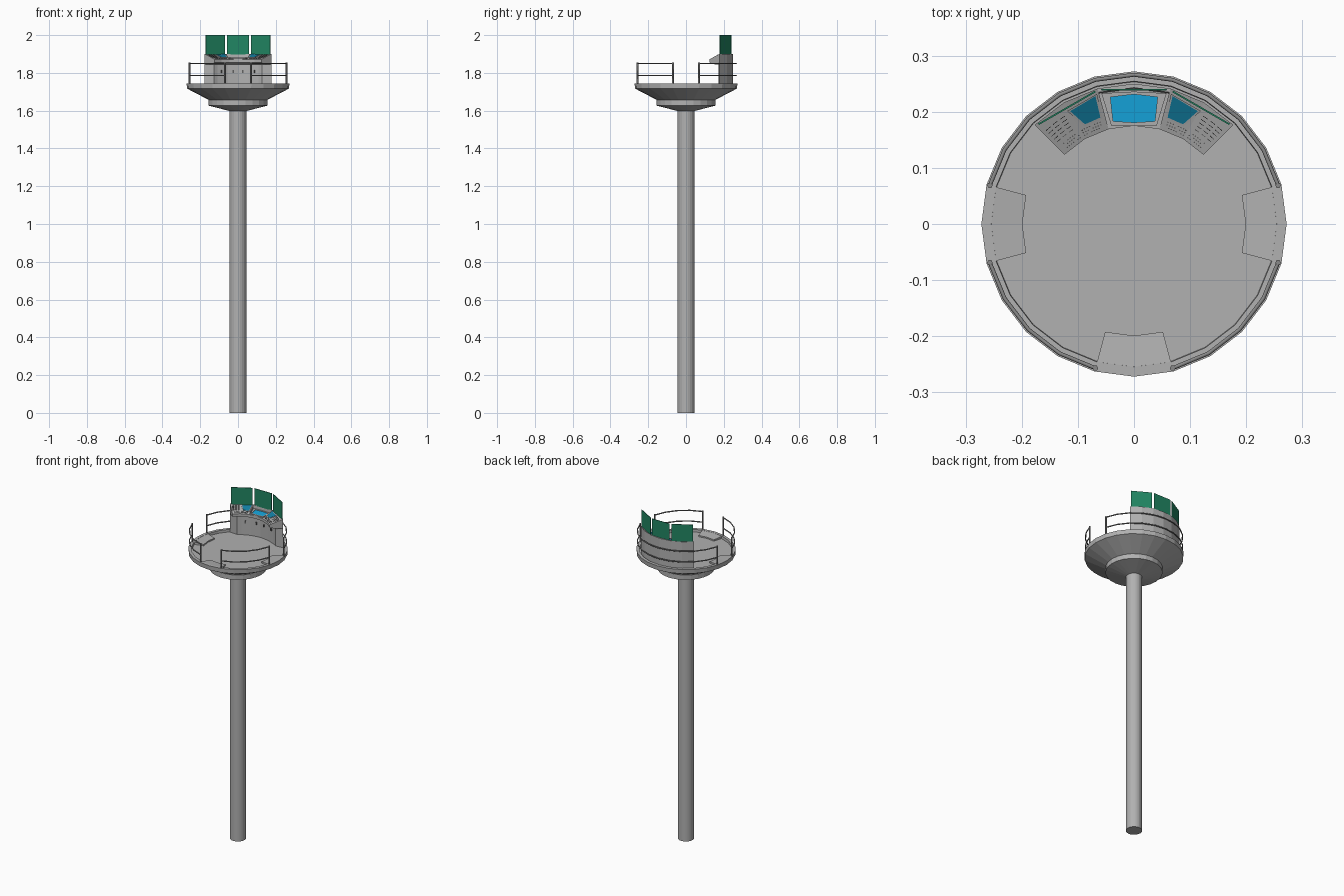
import bpy, bmesh
from math import sin, cos, radians

if "Cube" in bpy.data.objects:
    bpy.data.objects.remove(bpy.data.objects["Cube"])


def polar(a, r, z):
    """Angle in degrees, measured from the back (+y) towards +x."""
    return (r * sin(radians(a)), r * cos(radians(a)), z)


def material(name, rgb):
    m = bpy.data.materials.new(name)
    m.diffuse_color = (*rgb, 1)
    m.use_nodes = True
    m.node_tree.nodes["Principled BSDF"].inputs["Base Color"].default_value = m.diffuse_color
    return m


GREY = material("mid_grey", (0.44, 0.44, 0.44))
DARK = material("dark_grey", (0.12, 0.12, 0.12))
RAILING = material("railing_grey", (0.25, 0.25, 0.25))
GREEN = material("green_glass", (0.015, 0.24, 0.125))
BLUE = material("blue_screen", (0.008, 0.38, 0.72))
DEEP = material("deep_blue_screen", (0.006, 0.21, 0.36))


def finish(name, bm, mat=GREY):
    bmesh.ops.recalc_face_normals(bm, faces=bm.faces)
    me = bpy.data.meshes.new(name)
    bm.to_mesh(me)
    bm.free()
    ob = bpy.data.objects.new(name, me)
    bpy.context.collection.objects.link(ob)
    me.materials.append(mat)
    return ob


def lathe(name, profile, n=24):
    """Revolve (radius, z) points and cap both ends."""
    bm = bmesh.new()
    rings = [[bm.verts.new(polar(i * 360 / n, r, z)) for i in range(n)] for r, z in profile]
    for a, b in zip(rings, rings[1:]):
        for i in range(n):
            j = (i + 1) % n
            bm.faces.new((a[i], a[j], b[j], b[i]))
    bm.faces.new(rings[0])
    bm.faces.new(rings[-1])
    return finish(name, bm)


def sweep(name, angles, section):
    """Sweep a closed (radius, z) section through a range of angles."""
    bm = bmesh.new()
    rings = [[bm.verts.new(polar(a, r, z)) for r, z in section] for a in angles]
    n = len(section)
    for a, b in zip(rings, rings[1:]):
        for i in range(n):
            j = (i + 1) % n
            bm.faces.new((a[i], a[j], b[j], b[i]))
    bm.faces.new(rings[0])
    bm.faces.new(rings[-1])
    return finish(name, bm)


def add_prism(bm, low, high):
    a = [bm.verts.new(p) for p in low]
    b = [bm.verts.new(p) for p in high]
    n = len(a)
    bm.faces.new(a)
    bm.faces.new(b)
    for i in range(n):
        j = (i + 1) % n
        bm.faces.new((a[i], a[j], b[j], b[i]))


def add_on_desk(bm, pts, h, slope=0.4):
    """Thin plate lying on the desk, from (angle, radius) corners."""
    def z(r):
        return 1.872 + (r - 0.175) * slope
    add_prism(bm, [polar(a, r, z(r) - 0.002) for a, r in pts],
              [polar(a, r, z(r) + h) for a, r in pts])


def mirror_pts(pts):
    return [(-a, r) for a, r in pts]


# Pole, collar and dished platform
lathe("pole", [(0.0445, 0), (0.0445, 1.61)])
lathe("collar", [(0.0445, 1.598), (0.156, 1.627), (0.156, 1.656), (0.12, 1.658)])
lathe("platform", [(0.135, 1.65), (0.155, 1.657), (0.27, 1.717), (0.272, 1.743),
                   (0.2545, 1.743), (0.2535, 1.728)])

# Entry steps at the three railing gaps
for name, c in (("right_step", 90), ("front_step", 180), ("left_step", 270)):
    sweep(name, [c - 15, c, c + 15],
          [(0.199, 1.72), (0.199, 1.736), (0.2545, 1.742), (0.2545, 1.72)])


# Railings: two rails and two end posts for each stretch
def tube(name, paths, radius):
    cu = bpy.data.curves.new(name, 'CURVE')
    cu.dimensions = '3D'
    cu.bevel_depth = radius
    cu.bevel_resolution = 1
    cu.use_fill_caps = True
    cu.materials.append(RAILING)
    for path in paths:
        s = cu.splines.new('POLY')
        s.points.add(len(path) - 1)
        for p, q in zip(s.points, path):
            p.co = (*q, 1)
    ob = bpy.data.objects.new(name, cu)
    bpy.context.collection.objects.link(ob)


RAIL = 0.266
for name, a0, a1 in (("back", -75, 75), ("right", 105, 165), ("left", 195, 255)):
    tube(name + "_rails", [[polar(a, RAIL, z) for a in range(a0, a1 + 1, 15)]
                           for z in (1.786, 1.85)], 0.0035)
    tube(name + "_posts", [[polar(a, RAIL, 1.735), polar(a, RAIL, 1.854)]
                           for a in (a0, a1)], 0.005)

# Console cabinet
outer = [(a, 0.25) for a in range(-45, 46, 15)]
inner = [(a, 0.215) for a in (36.4, 30, 15, 0, -15, -30, -36.4)]
bm = bmesh.new()
add_prism(bm, [polar(a, r, 1.72) for a, r in outer + inner],
          [polar(a, r, 1.85) for a, r in outer + inner])
finish("console_cabinet", bm)

# Desk tops: sloping at the sides, nearly level in the centre
under = [(0.175, 1.872), (0.175, 1.855), (0.215, 1.845), (0.25, 1.845)]
sweep("left_desk", (-45, -30, -15), [(0.25, 1.9)] + under)
sweep("right_desk", (15, 30, 45), [(0.25, 1.9)] + under)
sweep("centre_desk", (-15, 0, 15), [(0.25, 1.9), (0.243, 1.9), (0.241, 1.876)] + under)

# Cabinet door handles
bm = bmesh.new()
for a in (-24, -7, 7, 24):
    foot = ((a - .8, .215), (a + .8, .215), (a + .8, .207), (a - .8, .207))
    add_prism(bm, [polar(b, r, 1.80) for b, r in foot], [polar(b, r, 1.815) for b, r in foot])
finish("door_handles", bm, DARK)

# Centre screen with raised frame
frame_out = [(-14, 0.24), (0, 0.236), (14, 0.24), (13, 0.18), (0, 0.175), (-13, 0.18)]
frame_in = [(-10.5, 0.23), (0, 0.231), (10.5, 0.23), (11.5, 0.187), (0, 0.181), (-11.5, 0.187)]
bm = bmesh.new()
for i in range(6):
    j = (i + 1) % 6
    add_on_desk(bm, [frame_out[i], frame_out[j], frame_in[j], frame_in[i]], 0.006, 0.06)
finish("centre_screen_frame", bm)
bm = bmesh.new()
add_on_desk(bm, frame_in, 0.003, 0.06)
finish("centre_screen", bm, BLUE)

# Side screens with a thin border
side = [(16.8, 0.238), (17.5, 0.199), (26.2, 0.198), (29.5, 0.231)]
border = [(15.9, 0.241), (16.5, 0.196), (27, 0.195), (30.6, 0.234)]
for name, pts, h, mat in (("screen_border", border, 0.0015, GREY), ("screen", side, 0.0025, DEEP)):
    for tag, p in (("right_", pts), ("left_", mirror_pts(pts))):
        bm = bmesh.new()
        add_on_desk(bm, p, h)
        finish(tag + name, bm, mat)

# Button rows and slider strips on the side desks
bm = bmesh.new()
for s in (-1, 1):
    cells = [(18.5 + 1.5 * k + (1.5 if k > 7 else 0), 0.180 + 0.005 * row, 0.7, 0.002)
             for row in range(3) for k in range(15) if (k + row) % 5]
    cells += [(a, r, 2.6, 0.001) for a in (34, 38, 42) for r in (0.2, 0.207, 0.214, 0.221, 0.228)]
    for a, r, w, d in cells:
        add_on_desk(bm, [(s * (a - w / 2), r), (s * (a + w / 2), r),
                         (s * (a + w / 2), r + d), (s * (a - w / 2), r + d)], 0.0025)
finish("desk_buttons", bm, DARK)

# Three upright green panels behind the desk
for name, c in (("left", -30), ("centre", 0), ("right", 30)):
    foot = [(c - 13.7, 0.2475), (c + 13.7, 0.2475), (c + 13.7, 0.2445), (c - 13.7, 0.2445)]
    bm = bmesh.new()
    add_prism(bm, [polar(a, r, 1.897) for a, r in foot], [polar(a, r, 2.0) for a, r in foot])
    finish(name + "_green_panel", bm, GREEN)
